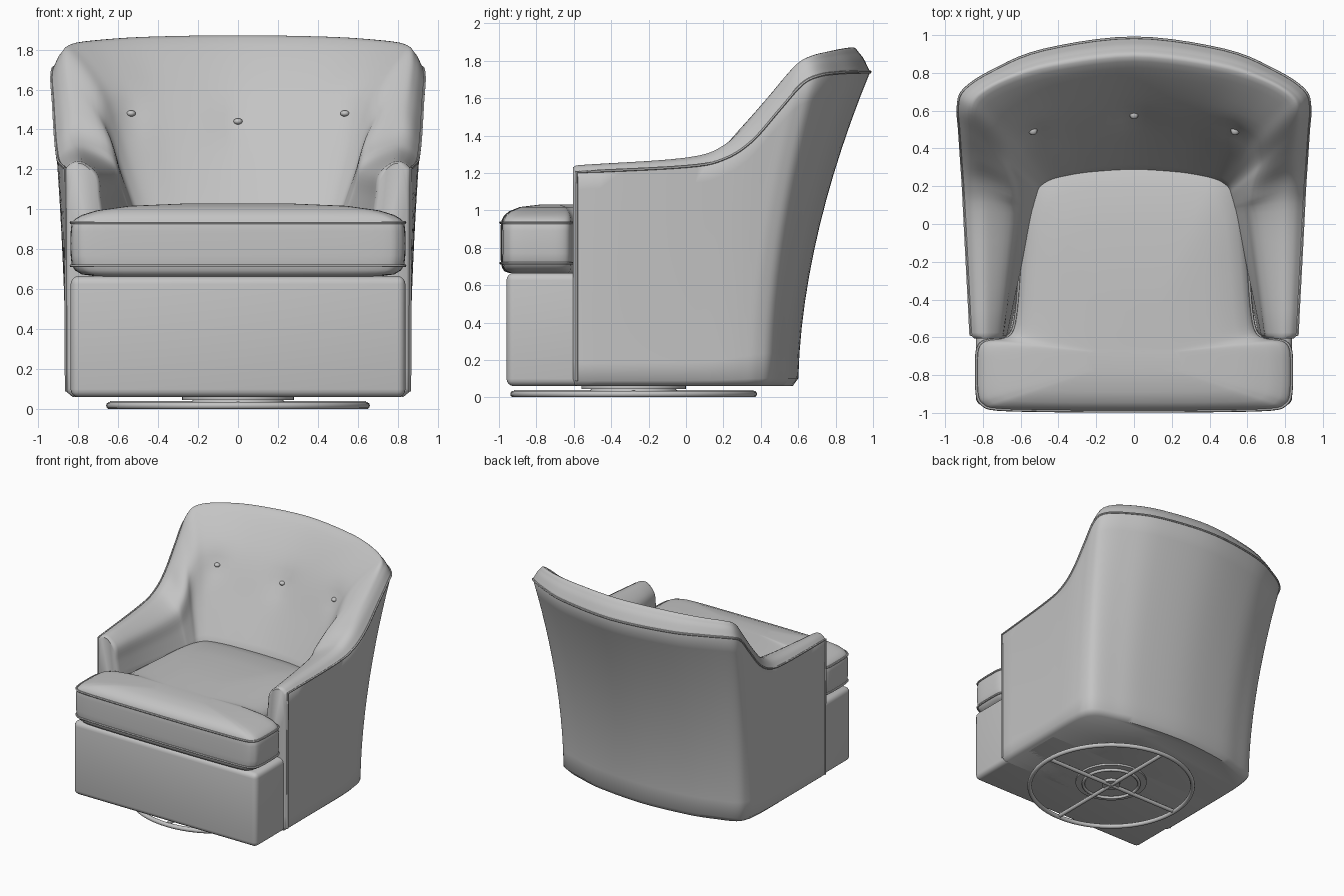
import bpy, bmesh, math
from mathutils import Vector, Matrix
from mathutils.bvhtree import BVHTree

if "Cube" in bpy.data.objects:
    bpy.data.objects.remove(bpy.data.objects["Cube"])

fabric = bpy.data.materials.new("grey_fabric")
fabric.diffuse_color = (0.55, 0.55, 0.55, 1)
fabric.use_nodes = True
fabric.node_tree.nodes["Principled BSDF"].inputs["Base Color"].default_value = fabric.diffuse_color


def finish(obj, angle=40):
    bpy.ops.object.select_all(action='DESELECT')
    obj.select_set(True)
    bpy.context.view_layer.objects.active = obj
    if obj.type == 'CURVE':
        bpy.ops.object.convert(target='MESH')
        obj = bpy.context.object
    if not obj.data.materials:
        obj.data.materials.append(fabric)
    bpy.ops.object.shade_smooth_by_angle(angle=math.radians(angle))
    return obj


def from_bmesh(name, bm, angle=40):
    bmesh.ops.recalc_face_normals(bm, faces=bm.faces)
    me = bpy.data.meshes.new(name)
    bm.to_mesh(me)
    obj = bpy.data.objects.new(name, me)
    bpy.context.collection.objects.link(obj)
    return finish(obj, angle)


def spline(pts, n):
    """Catmull-Rom through the points, n steps per span."""
    p = [Vector(q) for q in pts]
    p = [p[0] * 2 - p[1]] + p + [p[-1] * 2 - p[-2]]
    out = []
    for i in range(1, len(p) - 2):
        a, b, c, d = p[i - 1:i + 3]
        for k in range(n):
            t = k / n
            out.append(0.5 * (2 * b + (c - a) * t + (2 * a - 5 * b + 4 * c - d) * t * t
                              + (3 * b - a - 3 * c + d) * t ** 3))
    return out + [p[-2]]


def mirrored(half):
    """Right half ending on x = 0, continued to the left."""
    return half + [(-q[0],) + tuple(q[1:]) for q in half[-2::-1]]


def piping(name, pts, radius=0.008, closed=False):
    cu = bpy.data.curves.new(name, 'CURVE')
    cu.dimensions = '3D'
    cu.bevel_depth = radius
    cu.bevel_resolution = 1
    s = cu.splines.new('POLY')
    s.points.add(len(pts) - 1)
    for sp, q in zip(s.points, pts):
        sp.co = (*q, 1)
    s.use_cyclic_u = closed
    obj = bpy.data.objects.new(name, cu)
    bpy.context.collection.objects.link(obj)
    return finish(obj)


# Rails of the wrap-around shell, from right arm front to back centre
hem = [(.86, -.575, .06), (.86, -.1, .06), (.86, .05, .06), (.86, .18, .06), (.855, .29, .06),
       (.84, .38, .06), (.79, .455, .06), (.64, .51, .06), (.42, .565, .06), (0, .6, .06)]
welt = [(.865, -.575, 1.205), (.895, 0, 1.235), (.905, .2, 1.275), (.915, .35, 1.37), (.925, .5, 1.54),
        (.932, .62, 1.675), (.90, .71, 1.72), (.75, .81, 1.735), (.48, .92, 1.74), (0, .985, 1.74)]
crest = [(.77, -.575, 1.235), (.77, 0, 1.275), (.78, .2, 1.345), (.80, .33, 1.48), (.83, .46, 1.63),
         (.84, .58, 1.77), (.80, .66, 1.815), (.66, .74, 1.835), (.42, .81, 1.85), (0, .86, 1.857)]
lip = [(.70, -.575, 1.17), (.64, 0, 1.2), (.63, .14, 1.27), (.65, .25, 1.37), (.68, .34, 1.46),
       (.68, .43, 1.56), (.64, .5, 1.6), (.53, .55, 1.6), (.34, .61, 1.6), (0, .655, 1.6)]
foot = [(.67, -.575, .95), (.55, 0, .95), (.525, .1, .95), (.51, .15, .95), (.50, .18, .95),
        (.48, .2, .95), (.43, .225, .95), (.35, .245, .95), (.22, .265, .95), (0, .28, .95)]
rails = [spline(mirrored(r), 5) for r in (hem, welt, crest, lip, foot)]

profiles = []
for h, w, c, l, f in zip(*rails):
    prof = [Vector((h.x * .96, h.y if h.y < -.5 else h.y - .03, .06))]
    for k in range(13):
        t = 0.025 + 0.975 * k / 12
        q = h.lerp(w, t ** 1.8)
        q.z = h.z + (w.z - h.z) * t
        prof.append(q)
    bulge = w.lerp(c, .42) + Vector((0, 0, .3 * (c.z - w.z) + .01))
    prof += spline([w, bulge, c, l, l.lerp(f, .5), f], 5)[1:]
    prof.append(Vector((f.x * .97, f.y, .5)))
    profiles.append(prof)

# Tufting dimples around the three buttons
tufts = [(-.535, 1.48), (0, 1.44), (.535, 1.48)]
for prof in profiles:
    for q in prof[20:]:
        for bx, bz in tufts:
            d2 = (q.x - bx) ** 2 + (q.z - bz) ** 2
            q.y += .022 * math.exp(-d2 / .008)

# Shell with arms and back
bm = bmesh.new()
grid = [[bm.verts.new(q) for q in prof] for prof in profiles]
for a, b in zip(grid, grid[1:]):
    for k in range(len(a) - 1):
        bm.faces.new((a[k], a[k + 1], b[k + 1], b[k]))
bm.faces.new([col[0] for col in grid])  # underside
for col in (grid[0], grid[-1]):         # rounded arm fronts
    mid = Vector((math.copysign(.77, col[0].co.x), -.575, .75))
    prev = col
    for sx, sz, dy in ((.95, .992, -.018), (.8, .975, -.03)):
        ring = [bm.verts.new((mid.x + (v.co.x - mid.x) * sx, mid.y + dy,
                              mid.z + (v.co.z - mid.z) * sz)) for v in col]
        for k in range(len(ring)):
            j = (k + 1) % len(ring)
            bm.faces.new((prev[k], prev[j], ring[j], ring[k]))
        prev = ring
    bm.faces.new(prev)
tree = BVHTree.FromBMesh(bm)
from_bmesh("arm_and_back_shell", bm, 50)

# Piping along the outer edge and down the arm fronts
edge = [prof[13] for prof in profiles]
front = [Vector((q.x, q.y - .01, q.z)) for q in profiles[0][1:14]]
other = [Vector((-q.x, q.y, q.z)) for q in reversed(front)]
piping("shell_piping", front + edge[1:-1] + other)

# Buttons
for i, (bx, bz) in enumerate(tufts):
    hit, nrm, _, _ = tree.ray_cast(Vector((bx, -.3, bz)), Vector((0, 1, 0)))
    if nrm.y > 0:
        nrm = -nrm
    bm = bmesh.new()
    bmesh.ops.create_uvsphere(bm, u_segments=16, v_segments=10, radius=.023)
    m = nrm.to_track_quat('Z', 'Y').to_matrix().to_4x4()
    bmesh.ops.transform(bm, verts=bm.verts,
                        matrix=Matrix.Translation(hit + nrm * .008) @ m @ Matrix.Diagonal((1, 1, .7, 1)))
    from_bmesh(f"button_{i + 1}", bm, 80)

# T-shaped seat cushion made from scaled outline rings
half = [(0, -.99, 0), (.4, -.988, 0), (.72, -.98, 0), (.80, -.955, 0), (.828, -.9, 0), (.832, -.75, 0),
        (.825, -.66, 0), (.79, -.62, 0), (.7, -.605, 0), (.645, -.57, 0), (.62, -.45, 0), (.6, -.2, 0),
        (.57, .1, 0), (.5, .28, 0), (.35, .33, 0), (0, .34, 0)]
outline = spline(half, 4)
outline += [Vector((-q.x, q.y, 0)) for q in outline[-2:0:-1]]
centre = Vector((0, -.7, 0))


def ring_at(s, z):
    return [centre + (q - centre) * s + Vector((0, 0, z)) for q in outline]


bm = bmesh.new()
prev = None
for s, z in ((.4, .665), (.85, .665), (.94, .675), (.98, .695), (1, .72), (1.006, .77), (1.008, .83),
             (1.006, .89), (1, .932), (.98, .952), (.94, .972), (.85, .995), (.65, 1.018), (.3, 1.03)):
    ring = [bm.verts.new(q) for q in ring_at(s, z)]
    if prev:
        for k in range(len(ring)):
            j = (k + 1) % len(ring)
            bm.faces.new((prev[k], prev[j], ring[j], ring[k]))
    else:
        bm.faces.new(ring)
    prev = ring
bm.faces.new(prev)
from_bmesh("seat_cushion", bm, 60)
piping("cushion_top_piping", ring_at(1.003, .934), closed=True)
piping("cushion_bottom_piping", ring_at(1.003, .718), closed=True)

# Upholstered front base below the cushion
bm = bmesh.new()
bmesh.ops.create_cube(bm, size=1)
bmesh.ops.transform(bm, verts=bm.verts, matrix=Matrix.Translation((0, -.48, .363))
                    @ Matrix.Diagonal((1.675, .96, .606, 1)))
bmesh.ops.bevel(bm, geom=bm.edges[:], offset=.04, segments=4, profile=.5, affect='EDGES')
from_bmesh("front_base", bm)

# Swivel base: floor ring, cross bars, hub ring and plate
for name, radius, tube, z in (("floor_ring", .642, .018, .018), ("hub_ring", .22, .012, .035)):
    bpy.ops.mesh.primitive_torus_add(major_radius=radius, minor_radius=tube, major_segments=64,
                                     minor_segments=10, location=(0, -.28, z))
    bpy.context.object.name = name
    finish(bpy.context.object)
for i in range(2):
    bpy.ops.mesh.primitive_cylinder_add(vertices=12, radius=.016, depth=1.28, location=(0, -.28, .024),
                                        rotation=(math.pi / 2, 0, i * math.pi / 2))
    bpy.context.object.name = f"cross_bar_{i + 1}"
    finish(bpy.context.object)
for name, radius, depth, z in (("swivel_plate", .28, .02, .055), ("swivel_hub", .07, .04, .04)):
    bpy.ops.mesh.primitive_cylinder_add(vertices=40, radius=radius, depth=depth, location=(0, -.28, z))
    bpy.context.object.name = name
    finish(bpy.context.object)
